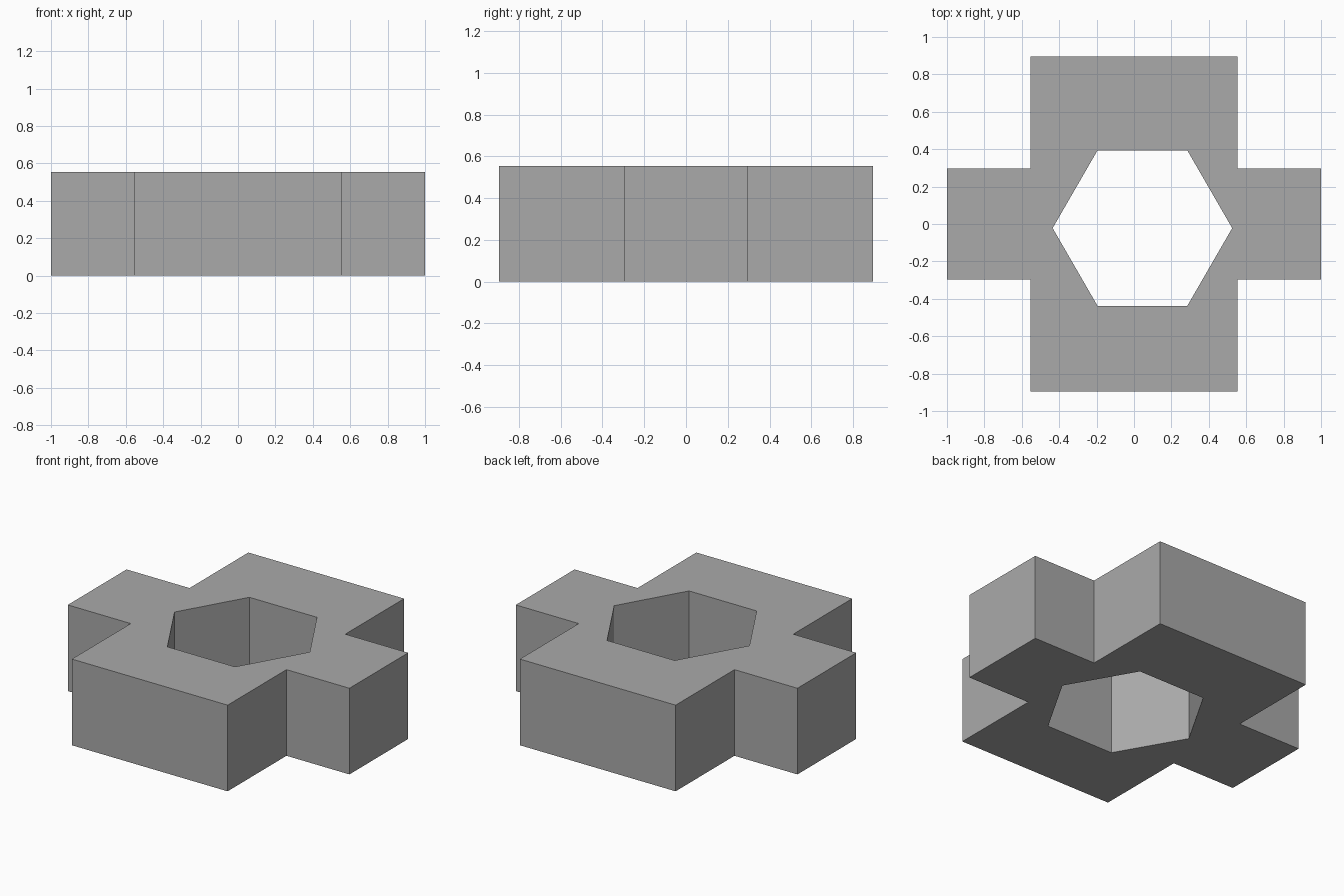
import bpy
import bmesh
from math import cos, sin, pi

cube = bpy.data.objects.get("Cube")
if cube:
    bpy.data.objects.remove(cube, do_unlink=True)

HEIGHT = 0.553
ARM_X, ARM_Y = (1.0, 0.298), (0.553, 0.895)  # half sizes of the two crossing bars
HOLE_CENTRE, HOLE_RADIUS = (0.045, -0.022), 0.48

# Plain grey material
grey = bpy.data.materials.new("grey")
grey.use_nodes = True
colour = (0.4, 0.4, 0.4, 1)
grey.diffuse_color = colour
grey.node_tree.nodes["Principled BSDF"].inputs["Base Color"].default_value = colour


def add_loop(bm, points):
    """Add a closed loop of edges on the ground plane."""
    verts = [bm.verts.new((x, y, 0)) for x, y in points]
    return [bm.edges.new((a, b)) for a, b in zip(verts, verts[1:] + verts[:1])]


# Cross outline: one corner's three points, turned through the four quadrants
corner = [ARM_X, (ARM_Y[0], ARM_X[1]), ARM_Y]
outline = []
for sx, sy in ((1, 1), (-1, 1), (-1, -1), (1, -1)):
    points = [(sx * x, sy * y) for x, y in corner]
    outline += points if sx * sy > 0 else points[::-1]

# Hexagonal hole, placed slightly off centre
hexagon = [(HOLE_CENTRE[0] + HOLE_RADIUS * cos(i * pi / 3),
            HOLE_CENTRE[1] + HOLE_RADIUS * sin(i * pi / 3)) for i in range(6)]

# Fill between both loops and extrude to a solid
bm = bmesh.new()
edges = add_loop(bm, outline) + add_loop(bm, hexagon)
bmesh.ops.triangle_fill(bm, edges=edges, use_beauty=True, normal=(0, 0, 1))
result = bmesh.ops.extrude_face_region(bm, geom=bm.faces[:], use_keep_orig=True)
top = [v for v in result["geom"] if isinstance(v, bmesh.types.BMVert)]
bmesh.ops.translate(bm, verts=top, vec=(0, 0, HEIGHT))
bmesh.ops.recalc_face_normals(bm, faces=bm.faces[:])

mesh = bpy.data.meshes.new("cross_block")
bm.to_mesh(mesh)
bm.free()
mesh.materials.append(grey)
block = bpy.data.objects.new("cross_block", mesh)
bpy.context.collection.objects.link(block)
